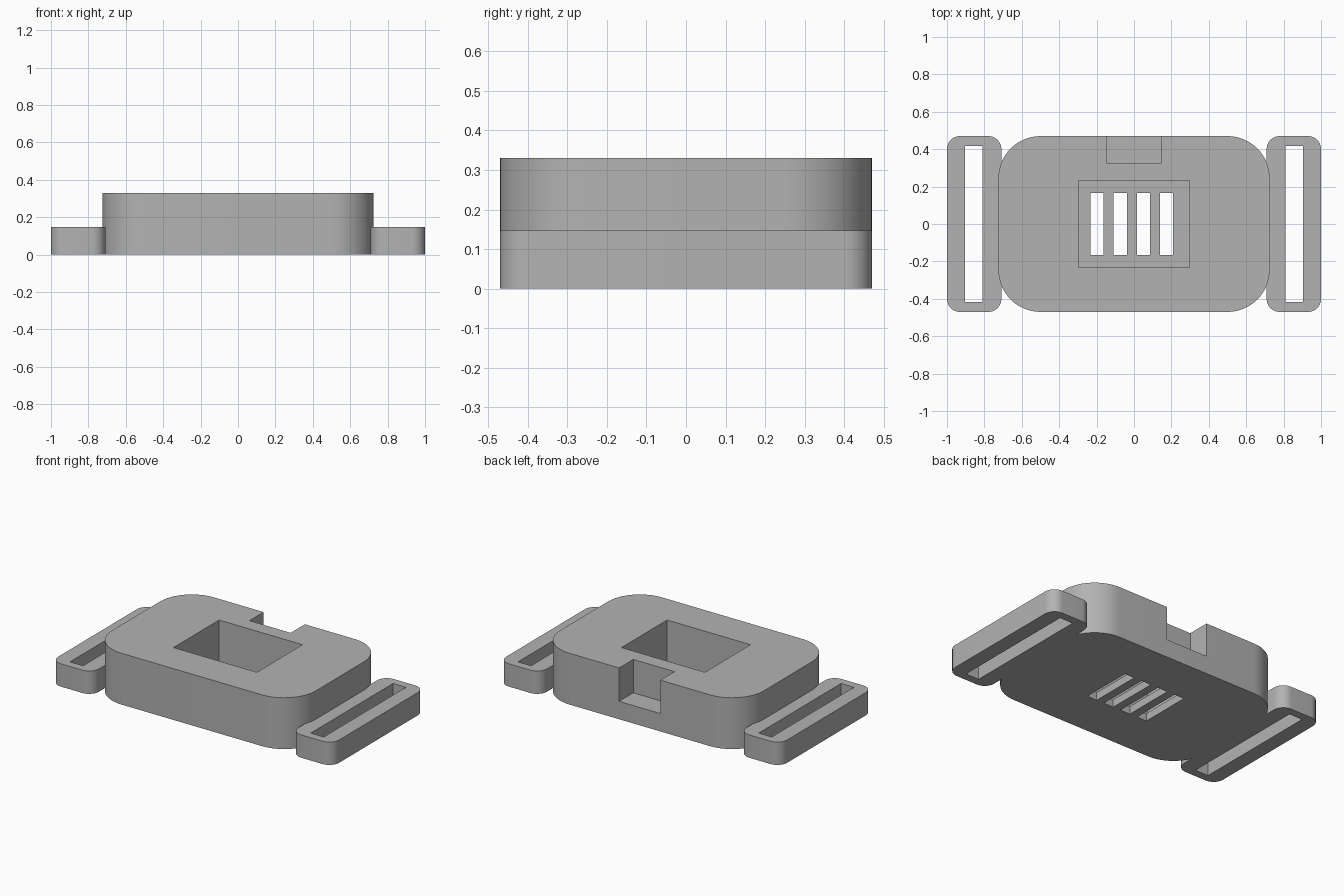
import bpy, bmesh, math

if "Cube" in bpy.data.objects:
    bpy.data.objects.remove(bpy.data.objects["Cube"], do_unlink=True)

grey = bpy.data.materials.new("plain grey")
colour = (0.45, 0.45, 0.45, 1)
grey.diffuse_color = colour
grey.use_nodes = True
grey.node_tree.nodes["Principled BSDF"].inputs["Base Color"].default_value = colour


def slab(name, x0, x1, y0, y1, z0, z1, radius=0):
    """Upright block with optionally rounded vertical corners."""
    bm = bmesh.new()
    corners = [(x0, y0), (x1, y0), (x1, y1), (x0, y1)]
    bm.faces.new([bm.verts.new((x, y, z0)) for x, y in corners])
    if radius:
        bmesh.ops.bevel(bm, geom=bm.verts[:], offset=radius, segments=16,
                        profile=0.5, affect='VERTICES')
    ext = bmesh.ops.extrude_face_region(bm, geom=bm.faces[:])
    top = [v for v in ext["geom"] if isinstance(v, bmesh.types.BMVert)]
    bmesh.ops.translate(bm, verts=top, vec=(0, 0, z1 - z0))
    bmesh.ops.recalc_face_normals(bm, faces=bm.faces[:])
    mesh = bpy.data.meshes.new(name)
    bm.to_mesh(mesh)
    bm.free()
    mesh.materials.append(grey)
    obj = bpy.data.objects.new(name, mesh)
    bpy.context.collection.objects.link(obj)
    return obj


def carve(obj, cutters):
    """Subtract the cutters, apply the result and remove the cutters."""
    for cutter in cutters:
        mod = obj.modifiers.new(cutter.name, 'BOOLEAN')
        mod.operation = 'DIFFERENCE'
        mod.solver = 'EXACT'
        mod.object = cutter
    bpy.context.view_layer.update()
    graph = bpy.context.evaluated_depsgraph_get()
    mesh = bpy.data.meshes.new_from_object(obj.evaluated_get(graph))
    obj.modifiers.clear()
    obj.data = mesh
    for cutter in cutters:
        bpy.data.objects.remove(cutter, do_unlink=True)


def smooth(obj):
    bpy.ops.object.select_all(action='DESELECT')
    obj.select_set(True)
    bpy.context.view_layer.objects.active = obj
    bpy.ops.object.shade_smooth_by_angle(angle=math.radians(30))


# Main housing with top pocket, rear notch and four floor vents
housing = slab("housing", -0.725, 0.725, -0.47, 0.47, 0, 0.33, 0.225)
cutters = [
    slab("pocket_cutter", -0.297, 0.297, -0.232, 0.232, 0.05, 0.5),
    slab("notch_cutter", -0.147, 0.147, 0.326, 0.6, 0.115, 0.5),
]
for i in range(4):
    x = -0.232 + i * 0.1235
    cutters.append(slab(f"vent_cutter_{i}", x, x + 0.07, -0.167, 0.167, -0.1, 0.2))
carve(housing, cutters)
smooth(housing)

# Strap loops on both sides
for side, sign in (("left", 1), ("right", -1)):
    a, b = sorted((sign * 0.709, sign))
    c, d = sorted((sign * 0.81, sign * 0.903))
    loop = slab(f"{side}_strap_loop", a, b, -0.47, 0.47, 0, 0.147, 0.07)
    carve(loop, [slab("strap_slot_cutter", c, d, -0.418, 0.418, -0.1, 0.3)])
    smooth(loop)
